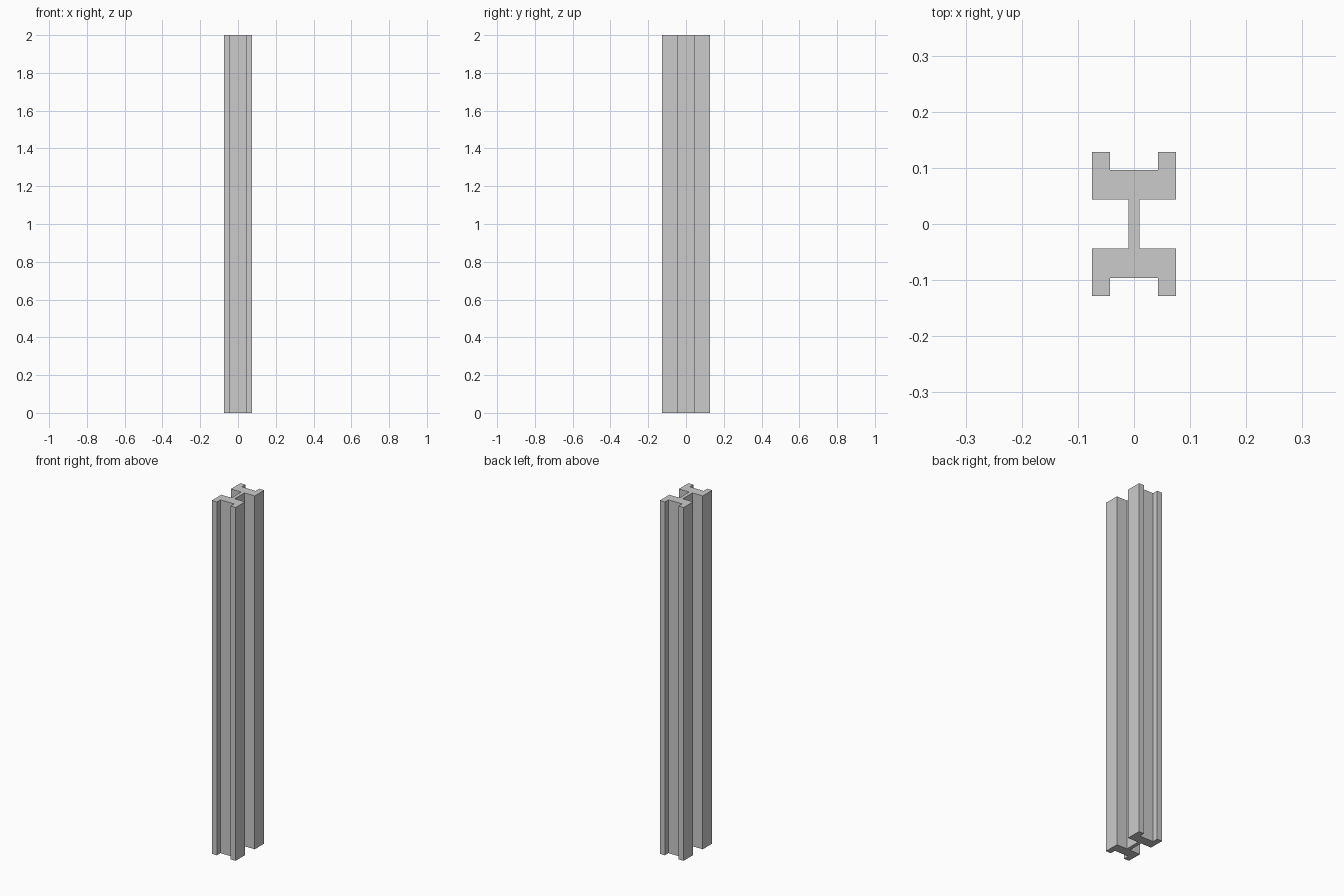
import bpy, bmesh

if "Cube" in bpy.data.objects:
    bpy.data.objects.remove(bpy.data.objects["Cube"])

HEIGHT = 2.0

# One quarter of the column cross-section (+x, +y), from web to slot floor
quarter = [(0.01, 0.0433), (0.0745, 0.0433), (0.0745, 0.128),
           (0.0431, 0.128), (0.0431, 0.096)]

# Mirror the quarter around both axes into one closed outline
upper = quarter + [(-x, y) for x, y in reversed(quarter)]
outline = upper + [(-x, -y) for x, y in upper]

# Extrude the outline into the column
bm = bmesh.new()
base = bm.faces.new([bm.verts.new((x, y, 0)) for x, y in outline])
extruded = bmesh.ops.extrude_face_region(bm, geom=[base], use_keep_orig=True)
top = [g for g in extruded["geom"] if isinstance(g, bmesh.types.BMVert)]
bmesh.ops.translate(bm, verts=top, vec=(0, 0, HEIGHT))
bmesh.ops.recalc_face_normals(bm, faces=bm.faces)

mesh = bpy.data.meshes.new("slotted_column")
bm.to_mesh(mesh)
bm.free()
column = bpy.data.objects.new("slotted_column", mesh)
bpy.context.collection.objects.link(column)
